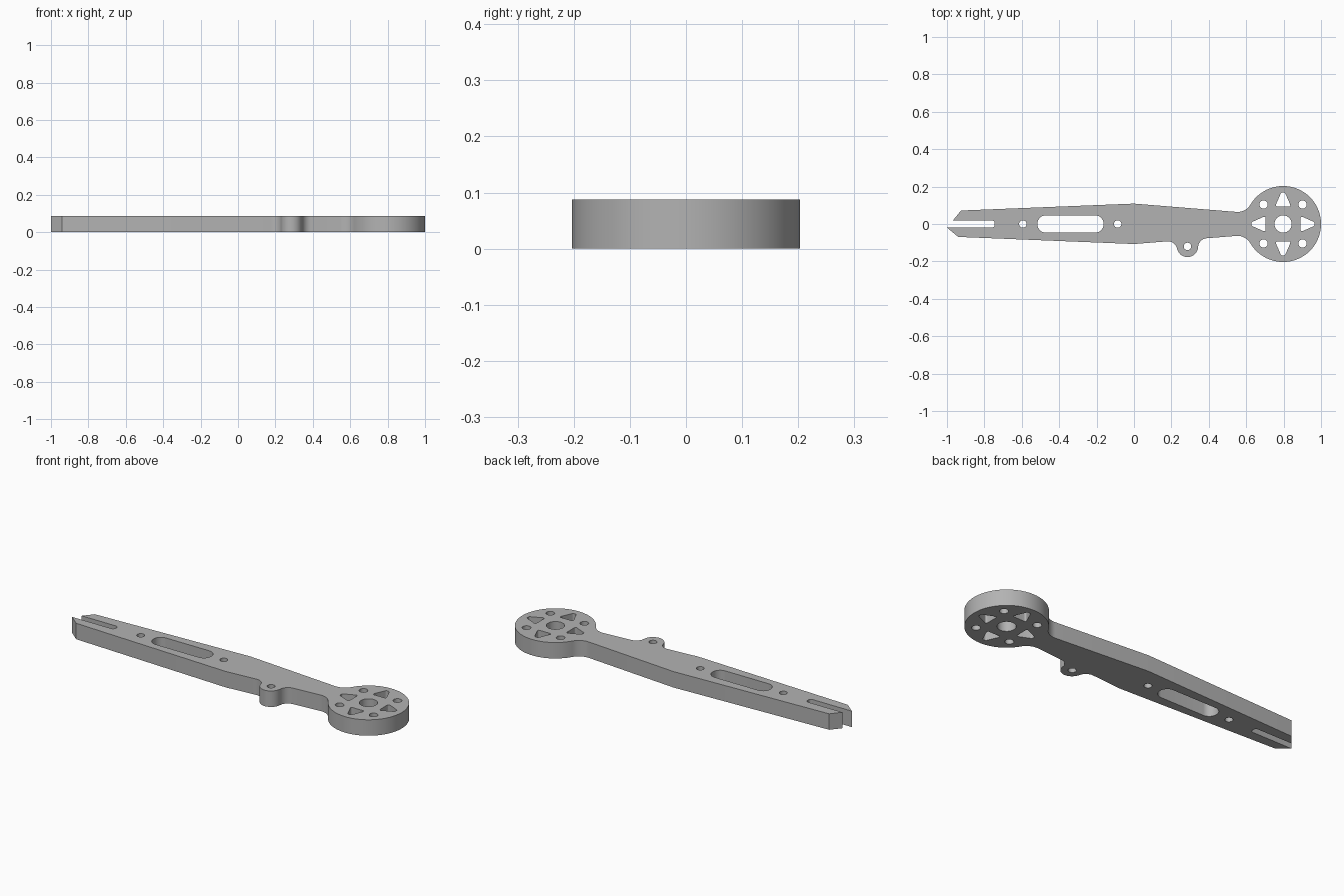
import bpy
from math import pi, cos, sin, tau
from mathutils import Vector

cube = bpy.data.objects.get("Cube")
if cube:
    bpy.data.objects.remove(cube, do_unlink=True)

THICK = 0.088
HEAD, HEAD_R = Vector((0.797, 0)), 0.203
LUG, LUG_R = Vector((0.286, -0.12)), 0.057


def angle(v):
    return Vector((1, 0)).angle_signed(v) * -1


def arc(c, r, a0, a1, n):
    return [Vector((c[0] + r * cos(a0 + (a1 - a0) * i / n),
                    c[1] + r * sin(a0 + (a1 - a0) * i / n))) for i in range(n + 1)]


def circle(c, r, n=32):
    return arc(c, r, 0, tau, n)[:-1]


def sweep(c, r, start, end, n, ccw=None):
    """Arc between two points; the short way unless ccw is set."""
    a0, a1 = angle(start - c), angle(end - c)
    d = (a1 - a0) % tau
    if not ccw and d > pi:
        d -= tau
    return arc(c, r, a0, a0 + d, n)


def fillet(c, r, p, q, rf, first):
    """Concave blend from edge p-q onto the circle, listed from the edge."""
    d = (q - p).normalized()
    n = Vector((d.y, -d.x))
    o = p + n * rf - c
    b = o.dot(d)
    root = (b * b - o.length_squared + (r + rf) ** 2) ** 0.5
    centre = c + o + d * (-b - root if first else -b + root)
    touch = c + (centre - c).normalized() * r
    return sweep(centre, rf, centre - n * rf, touch, 12)


def rounded(points, r, n=6):
    """Polygon with rounded corners."""
    out = []
    pts = [Vector(p) for p in points]
    for i, p in enumerate(pts):
        u = (pts[i - 1] - p).normalized()
        v = (pts[(i + 1) % len(pts)] - p).normalized()
        half = u.angle(v) / 2
        c = p + (u + v).normalized() * r / sin(half)
        t = r / sin(half) * cos(half)
        out += sweep(c, r, p + u * t, p + v * t, n)
    return out


# Outer profile, counter-clockwise from the forked end
low_mid, low_neck = Vector((0, -0.107)), Vector((0.555, -0.063))
top_mid, top_neck = Vector((0, 0.109)), Vector((0.555, 0.064))
lug_in = fillet(LUG, LUG_R, low_mid, low_neck, 0.05, True)
lug_out = fillet(LUG, LUG_R, low_mid, low_neck, 0.05, False)
head_in = fillet(HEAD, HEAD_R, low_mid, low_neck, 0.08, True)
head_out = fillet(HEAD, HEAD_R, top_neck, top_mid, 0.08, False)

outline = [Vector((-1, -0.019)), Vector((-0.94, -0.069)), low_mid]
outline += lug_in + sweep(LUG, LUG_R, lug_in[-1], lug_out[-1], 24, True)[1:-1] + lug_out[::-1]
outline += head_in + sweep(HEAD, HEAD_R, head_in[-1], head_out[-1], 72, True)[1:-1] + head_out[::-1]
outline += [top_mid, Vector((-0.925, 0.072)), Vector((-0.968, 0.019))]
outline += arc((-0.759, 0.005), 0.014, pi / 2, 0, 6) + arc((-0.759, -0.005), 0.014, 0, -pi / 2, 6)

# Arm holes and long slot
holes = [circle((-0.594, 0), 0.02), circle((-0.087, 0), 0.02), circle(LUG, 0.02)]
holes.append(rounded([(-0.516, -0.046), (-0.163, -0.046),
                      (-0.163, 0.046), (-0.516, 0.046)], 0.044, 10))

# Head: bore, four round holes and four wedge windows
holes.append(circle(HEAD, 0.046, 40))
for i in range(4):
    a = i * pi / 2
    out, side = Vector((cos(a), sin(a))), Vector((-sin(a), cos(a)))
    holes.append(circle(HEAD + (out + side) * 0.104, 0.022))
    holes.append(rounded([HEAD + out * 0.093 - side * 0.043,
                          HEAD + out * 0.168 - side * 0.010,
                          HEAD + out * 0.168 + side * 0.010,
                          HEAD + out * 0.093 + side * 0.043], 0.008))

# Extruded flat plate
curve = bpy.data.curves.new("arm_profile", 'CURVE')
curve.dimensions, curve.fill_mode, curve.extrude = '2D', 'BOTH', THICK / 2
for loop in [outline] + holes:
    spline = curve.splines.new('POLY')
    spline.points.add(len(loop) - 1)
    for point, co in zip(spline.points, loop):
        point.co = (co.x, co.y, 0, 1)
    spline.use_cyclic_u = True

arm = bpy.data.objects.new("motor_arm", curve)
bpy.context.collection.objects.link(arm)
bpy.ops.object.select_all(action='DESELECT')
arm.select_set(True)
bpy.context.view_layer.objects.active = arm
bpy.ops.object.convert(target='MESH')
arm = bpy.context.object
arm.name = "motor_arm"

# Weld caps to walls and rest on the ground
bpy.ops.object.mode_set(mode='EDIT')
bpy.ops.mesh.select_all(action='SELECT')
bpy.ops.mesh.remove_doubles(threshold=0.00005)
bpy.ops.mesh.normals_make_consistent(inside=False)
bpy.ops.object.mode_set(mode='OBJECT')
for v in arm.data.vertices:
    v.co.z += THICK / 2
bpy.ops.object.shade_smooth_by_angle(angle=pi / 6)

# Plain grey finish
grey = bpy.data.materials.new("plain_grey")
grey.use_nodes = True
colour = (0.45, 0.45, 0.45, 1)
grey.diffuse_color = colour
grey.node_tree.nodes["Principled BSDF"].inputs["Base Color"].default_value = colour
arm.data.materials.clear()
arm.data.materials.append(grey)
